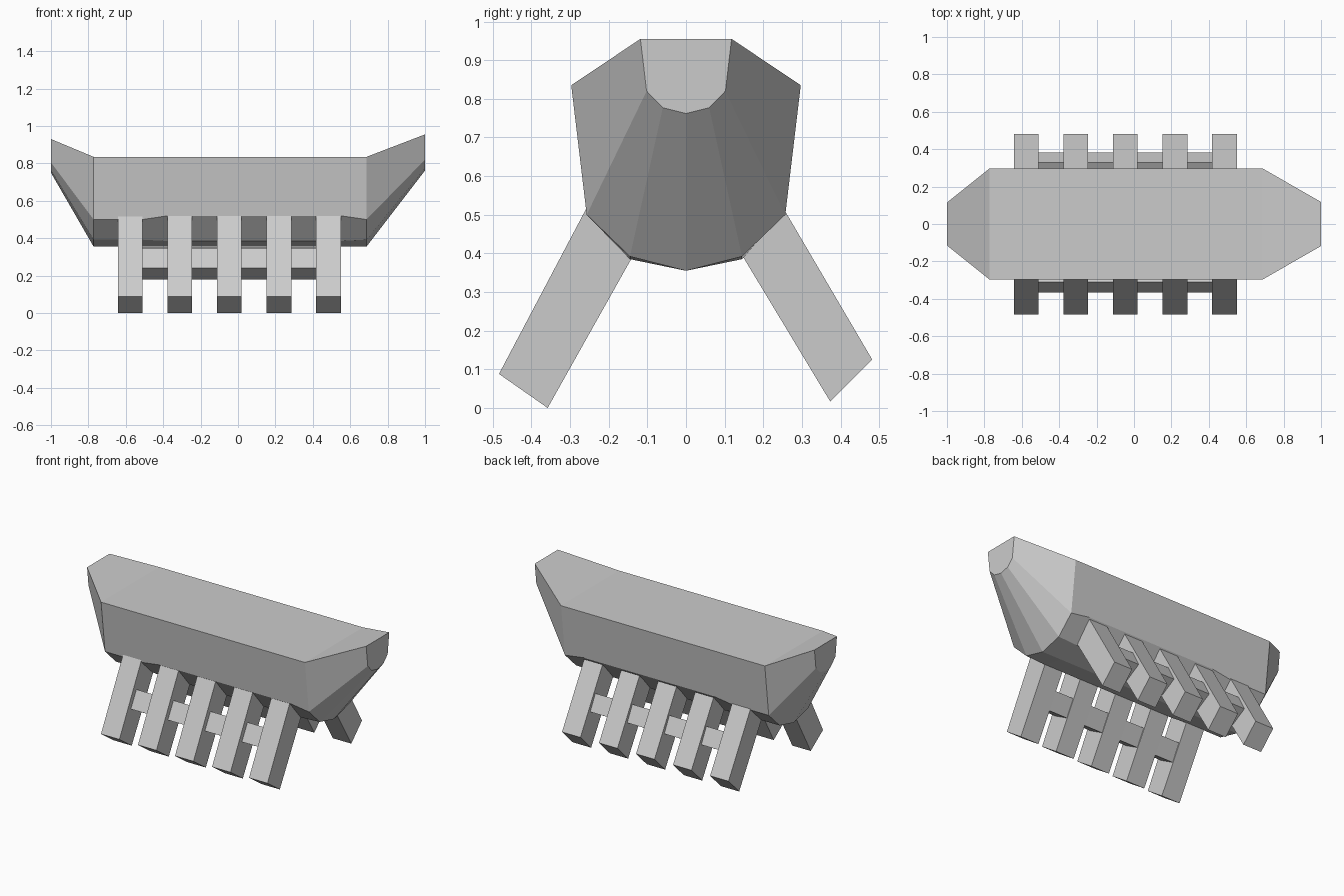
import bpy, bmesh

if "Cube" in bpy.data.objects:
    bpy.data.objects.remove(bpy.data.objects["Cube"])


def loft(name, sections):
    """Skin closed cross-sections [(x, [(y, z), ...]), ...] and cap both ends."""
    bm = bmesh.new()
    rings = [[bm.verts.new((x, y, z)) for y, z in pts] for x, pts in sections]
    for a, b in zip(rings, rings[1:]):
        n = len(a)
        for i in range(n):
            j = (i + 1) % n
            bm.faces.new((a[i], a[j], b[j], b[i]))
    bm.faces.new(rings[0])
    bm.faces.new(rings[-1])
    bmesh.ops.recalc_face_normals(bm, faces=bm.faces)
    mesh = bpy.data.meshes.new(name)
    bm.to_mesh(mesh)
    bm.free()
    obj = bpy.data.objects.new(name, mesh)
    bpy.context.collection.objects.link(obj)
    return obj


def mirrored(half):
    """Half profile from rim to keel, mirrored across y = 0."""
    return half + [(-y, z) for y, z in reversed(half[:-1])]


# Hull: wide trough with narrowed, raised ends
body = mirrored([(0.297, 0.835), (0.257, 0.5), (0.145, 0.392), (0, 0.355)])
middle = mirrored([(0.297, 0.835), (0.259, 0.52), (0.145, 0.385), (0, 0.355)])
left_end = mirrored([(0.115, 0.93), (0.1, 0.805), (0.058, 0.765), (0, 0.75)])
right_end = mirrored([(0.118, 0.955), (0.102, 0.82), (0.06, 0.777), (0, 0.762)])
loft("hull", [(-1, left_end), (-0.772, body), (-0.51, body), (-0.375, middle),
              (0.55, middle), (0.687, body), (1, right_end)])

# Splayed legs: front and back profiles differ slightly at the feet
leg_profiles = {
    "front_leg": [(-0.256, 0.52), (-0.484, 0.088), (-0.358, 0.0), (-0.138, 0.392)],
    "back_leg": [(0.256, 0.51), (0.482, 0.125), (0.373, 0.017), (0.147, 0.392)],
}
for name, profile in leg_profiles.items():
    for i in range(5):
        x = -0.642 + i * 0.265
        loft(f"{name}_{i + 1}", [(x, profile), (x + 0.132, profile)])

# Tilted rails joining the legs on each side
rail_profiles = {
    "front_rail": [(-0.31, 0.345), (-0.367, 0.24), (-0.262, 0.18), (-0.205, 0.285)],
    "back_rail": [(0.33, 0.352), (0.382, 0.252), (0.277, 0.192), (0.225, 0.292)],
}
for name, profile in rail_profiles.items():
    for i in range(4):
        x = -0.51 + i * 0.265
        loft(f"{name}_{i + 1}", [(x, profile), (x + 0.133, profile)])
